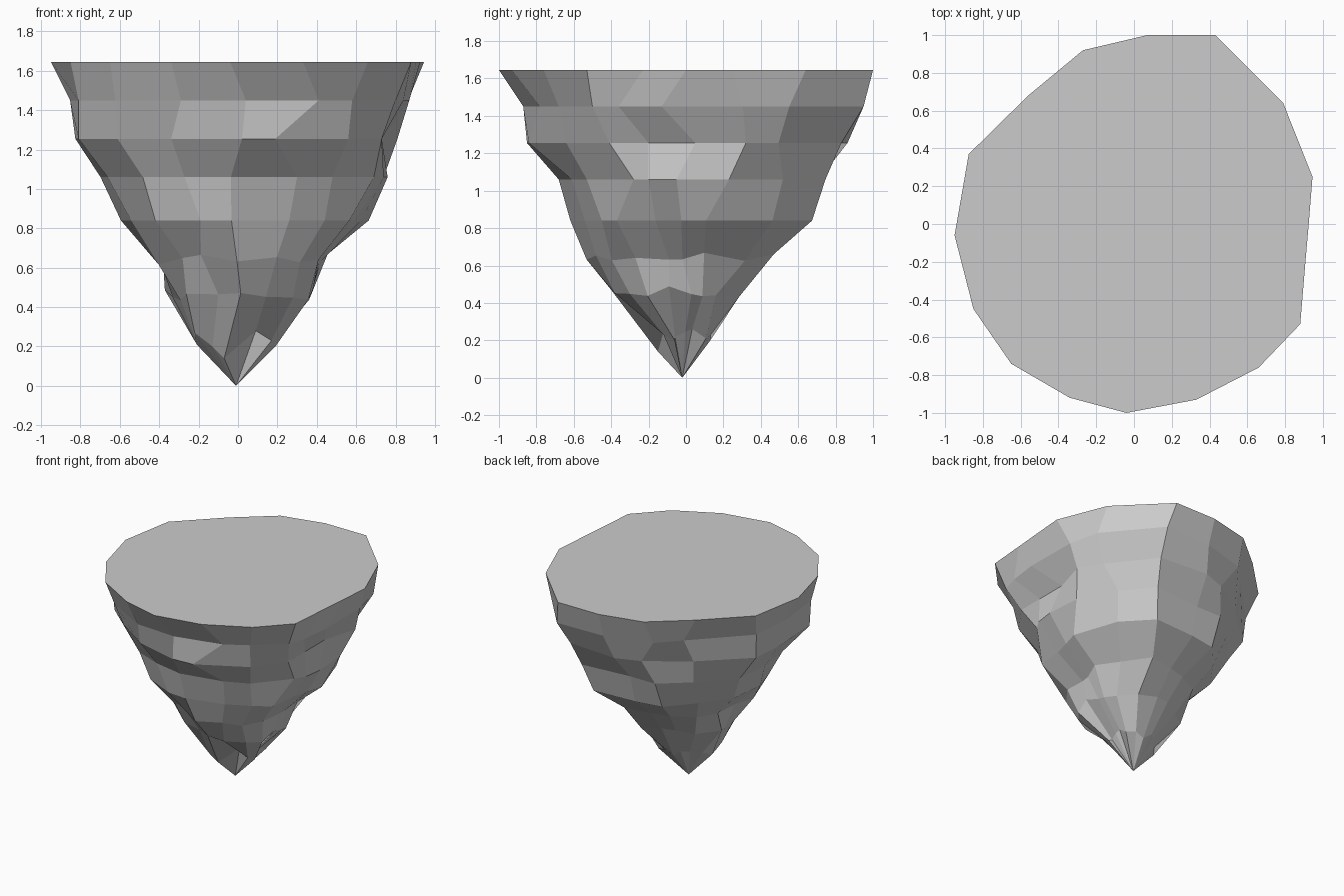
import bpy, bmesh, random
from mathutils import Matrix, Vector

if "Cube" in bpy.data.objects:
    bpy.data.objects.remove(bpy.data.objects["Cube"])

random.seed(8)

# Flat top outline, counter-clockwise from the right side
OUTLINE = [(.945, .25), (.79, .64), (.43, 1), (.07, 1), (-.27, .92), (-.56, .68),
           (-.875, .37), (-.95, -.06), (-.85, -.45), (-.65, -.74), (-.34, -.92),
           (-.04, -1), (.33, -.93), (.66, -.76), (.88, -.53), (.905, -.23), (.925, 0)]

# Rock layers: height, reach to left, right, front, back, roughness, height jitter
LAYERS = [(1.45, .88, .91, .92, .95, .04, 0),
          (1.255, .84, .83, .86, .87, .05, 0),
          (1.06, .73, .77, .71, .75, .06, 0),
          (.84, .62, .65, .64, .66, .08, 0),
          (.64, .45, .47, .51, .45, .11, .03),
          (.46, .37, .38, .38, .29, .13, .03),
          (.24, .21, .19, .22, .15, .2, .04)]

# Distinct ledges on the front, right and left: (layer, column) -> x, y
LEDGES = {(0, 11): (.04, -.87), (0, 12): (.41, -.78), (0, 13): (.58, -.68),
          (1, 11): (.02, -.85), (1, 12): (.19, -.84), (1, 13): (.56, -.64),
          (0, 14): (.80, -.50), (0, 15): (.84, -.36), (0, 16): (.87, -.13),
          (1, 14): (.73, -.41), (1, 15): (.73, -.2), (1, 16): (.73, .05),
          (1, 0): (.81, .32), (2, 14): (.69, -.28), (2, 15): (.74, -.2),
          (2, 16): (.76, -.05), (2, 0): (.74, .23),
          (0, 8): (-.81, -.42), (1, 8): (-.81, -.40),
          (2, 12): (.30, -.61), (2, 13): (.48, -.53), (3, 12): (.26, -.54),
          (3, 13): (.44, -.45)}

# Small lobes and notches round the tip: column -> x, y, z
TIP = {3: (.02, .13, .2), 9: (-.22, -.14, .27), 10: (-.13, -.17, .2),
       11: (-.07, -.15, .14), 12: (.09, -.11, .28), 13: (.17, -.12, .23),
       14: (.19, -.06, .2)}

bm = bmesh.new()
rings = [[bm.verts.new((x, y, 1.645)) for x, y in OUTLINE]]
for i, (z, left, right, front, back, rough, dz) in enumerate(LAYERS):
    ring = []
    for j, (x, y) in enumerate(OUTLINE):
        f = 1 + rough * random.uniform(-1, .6)
        p = Vector((x * f * (right / .945 if x > 0 else left / .95),
                    y * f * (back if y > 0 else front), 0))
        p = Matrix.Rotation(random.uniform(-.09, .09), 3, 'Z') @ p
        p.z = z + random.uniform(-dz, dz)
        if (i, j) in LEDGES:
            p.x, p.y = LEDGES[i, j]
        if i == len(LAYERS) - 1 and j in TIP:
            p = Vector(TIP[j])
        ring.append(bm.verts.new(p))
    rings.append(ring)

# Top, faceted sides and pointed tip
bm.faces.new(rings[0])
n = len(OUTLINE)
for upper, lower in zip(rings, rings[1:]):
    for j in range(n):
        k = (j + 1) % n
        bm.faces.new((upper[j], lower[j], lower[k], upper[k]))
tip = bm.verts.new((-.01, -.02, 0))
for j in range(n):
    bm.faces.new((rings[-1][j], tip, rings[-1][(j + 1) % n]))
bmesh.ops.recalc_face_normals(bm, faces=bm.faces)

mesh = bpy.data.meshes.new("floating_rock")
bm.to_mesh(mesh)
bm.free()
rock = bpy.data.objects.new("floating_rock", mesh)
bpy.context.collection.objects.link(rock)
